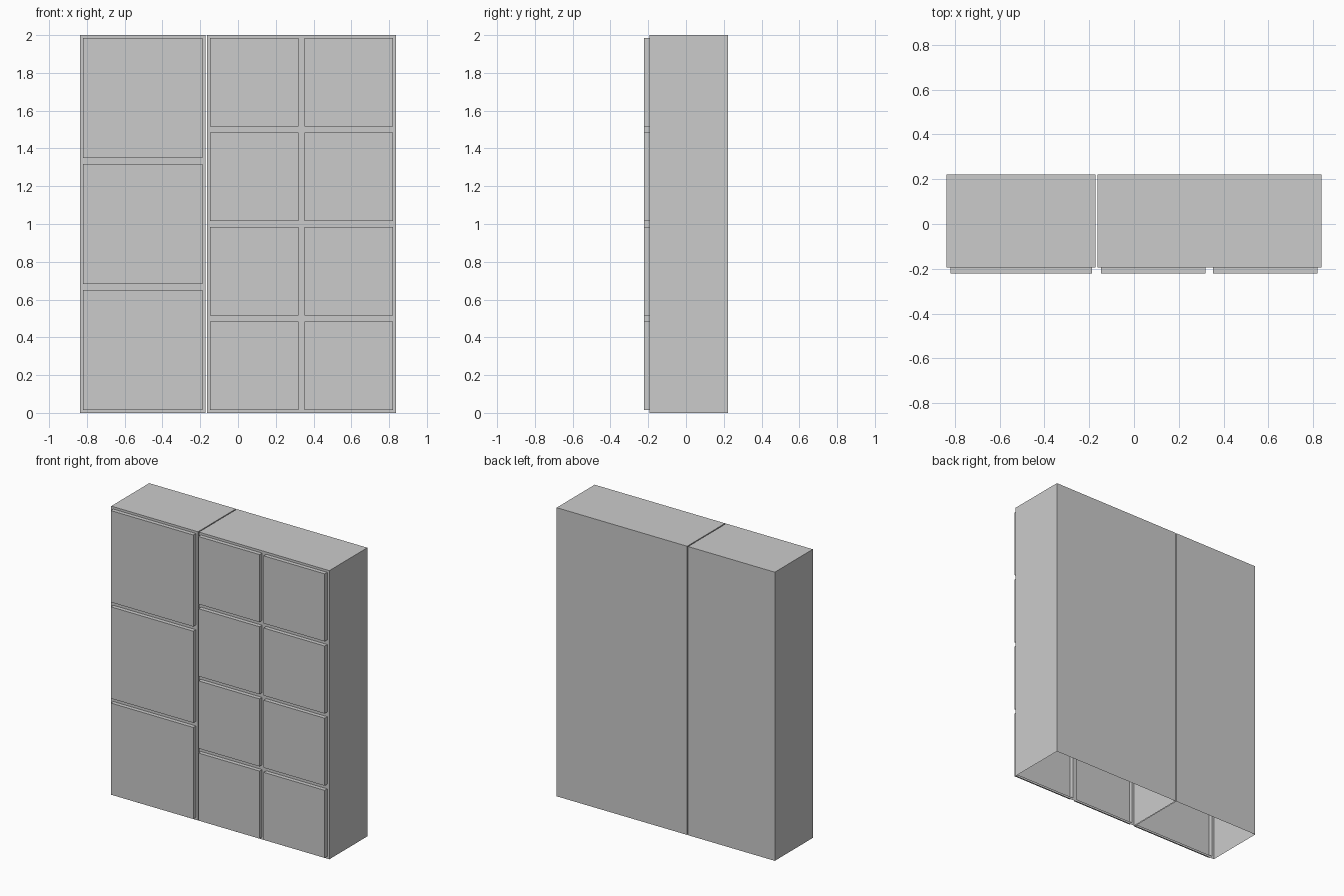
import bpy, bmesh
from mathutils import Matrix, Vector

if "Cube" in bpy.data.objects:
    bpy.data.objects.remove(bpy.data.objects["Cube"])

HEIGHT = 2.0
FRONT, BACK = -0.194, 0.222   # carcass depth range
MARGIN = 0.016                # frame left around each panel
RAISE = 0.028                 # how far panels stand proud


def cabinet(name, x0, x1, cols, rows):
    bm = bmesh.new()

    # Carcass shell, open at the bottom and at the front
    size = Vector((x1 - x0, BACK - FRONT, HEIGHT))
    centre = Vector(((x0 + x1) / 2, (FRONT + BACK) / 2, HEIGHT / 2))
    bmesh.ops.create_cube(bm, size=1, matrix=Matrix.Translation(centre) @ Matrix.Diagonal(size).to_4x4())
    bm.normal_update()
    opened = [f for f in bm.faces if f.normal.z < -0.5 or f.normal.y < -0.5]
    bmesh.ops.delete(bm, geom=opened, context='FACES_ONLY')

    # Front face divided into equal cells
    w, h = (x1 - x0) / cols, HEIGHT / rows
    cells = []
    for c in range(cols):
        for r in range(rows):
            a, b = x0 + c * w, r * h
            corners = [(a, b), (a + w, b), (a + w, b + h), (a, b + h)]
            cells.append(bm.faces.new([bm.verts.new((x, FRONT, z)) for x, z in corners]))
    bmesh.ops.remove_doubles(bm, verts=bm.verts[:], dist=0.0001)
    bm.normal_update()

    # Raised panel pushed out of every cell, hollow behind
    cells = [f for f in bm.faces if f.normal.y < -0.5]
    bmesh.ops.inset_individual(bm, faces=cells, thickness=MARGIN, depth=0, use_even_offset=True)
    bm.normal_update()
    bmesh.ops.inset_individual(bm, faces=cells, thickness=0, depth=RAISE)

    # Drop any stray edge left along the open bottom
    loose = [e for e in bm.edges if not e.link_faces]
    bmesh.ops.delete(bm, geom=loose, context='EDGES')
    bm.normal_update()

    mesh = bpy.data.meshes.new(name)
    bm.to_mesh(mesh)
    bm.free()
    obj = bpy.data.objects.new(name, mesh)
    bpy.context.collection.objects.link(obj)


# Narrow cabinet with three large panels, wide one with eight smaller panels
cabinet("narrow_cabinet", -0.836, -0.171, 1, 3)
cabinet("wide_cabinet", -0.164, 0.836, 2, 4)
